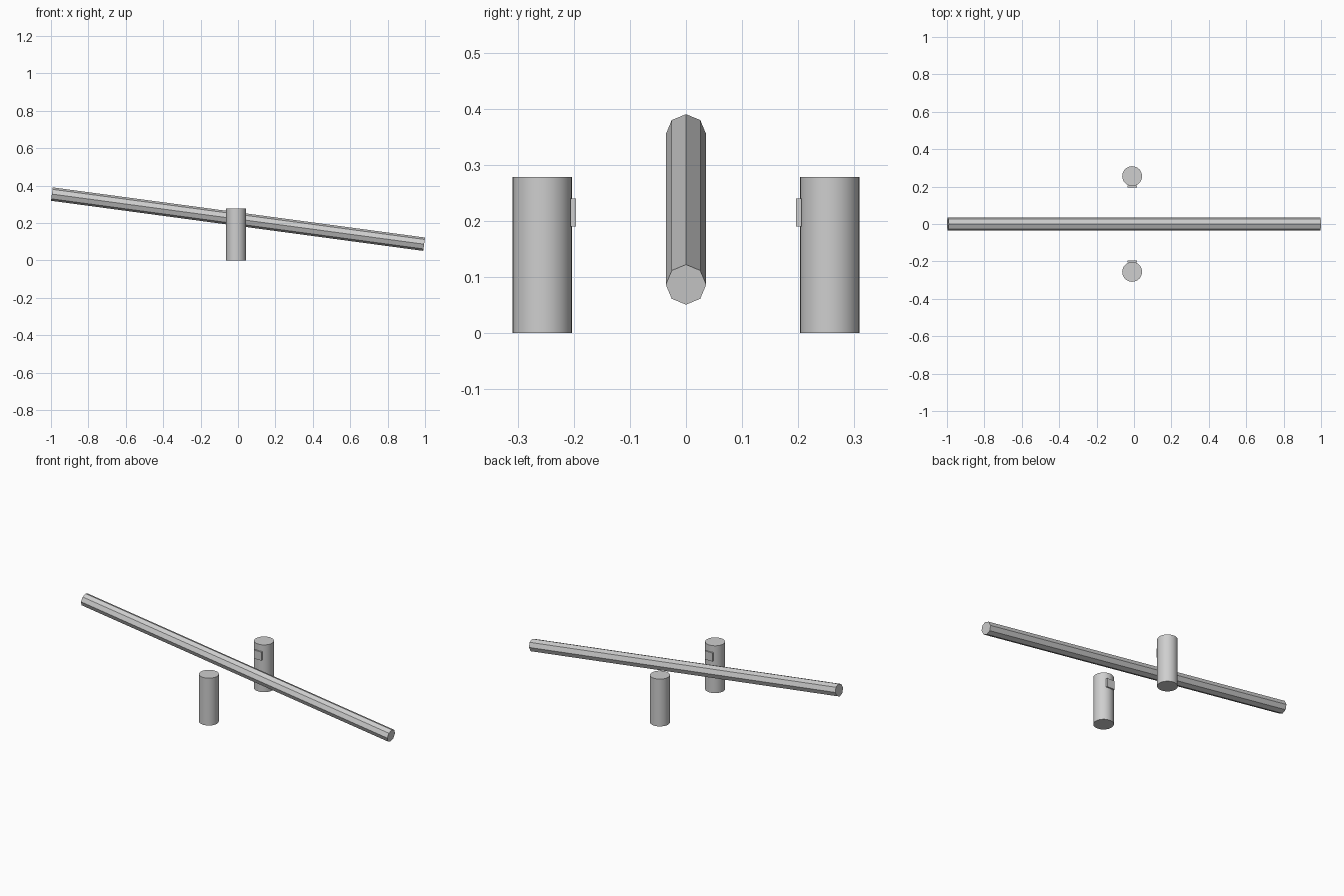
import bpy
import math

cube = bpy.data.objects.get("Cube")
if cube:
    bpy.data.objects.remove(cube, do_unlink=True)

# One plain grey for every part
grey = bpy.data.materials.new("light_grey")
grey.use_nodes = True
colour = (0.62, 0.62, 0.62, 1)
grey.diffuse_color = colour
grey.node_tree.nodes["Principled BSDF"].inputs["Base Color"].default_value = colour


def finish(name):
    obj = bpy.context.object
    obj.name = name
    obj.data.materials.append(grey)
    return obj


# Tilted octagonal bar, with one ridge running along the top
TILT = math.atan2(0.268, 1.99)
bpy.ops.mesh.primitive_cylinder_add(
    vertices=8, radius=0.036, depth=2.008,
    location=(0, 0, 0.2205), rotation=(0, math.pi / 2 + TILT, 0))
finish("bar")

# Two round posts, each with a small square plate on its inner side
POST_X, POST_Y, POST_H = -0.01, 0.256, 0.278
for side, label in ((-1, "front"), (1, "back")):
    bpy.ops.mesh.primitive_cylinder_add(
        vertices=32, radius=0.053, depth=POST_H,
        location=(POST_X, side * POST_Y, POST_H / 2))
    finish(label + "_post")
    bpy.ops.object.shade_smooth_by_angle(angle=math.radians(30))

    bpy.ops.mesh.primitive_cube_add(size=1, location=(POST_X, side * 0.2012, 0.215))
    plate = finish(label + "_plate")
    plate.scale = (0.05, 0.0095, 0.05)
